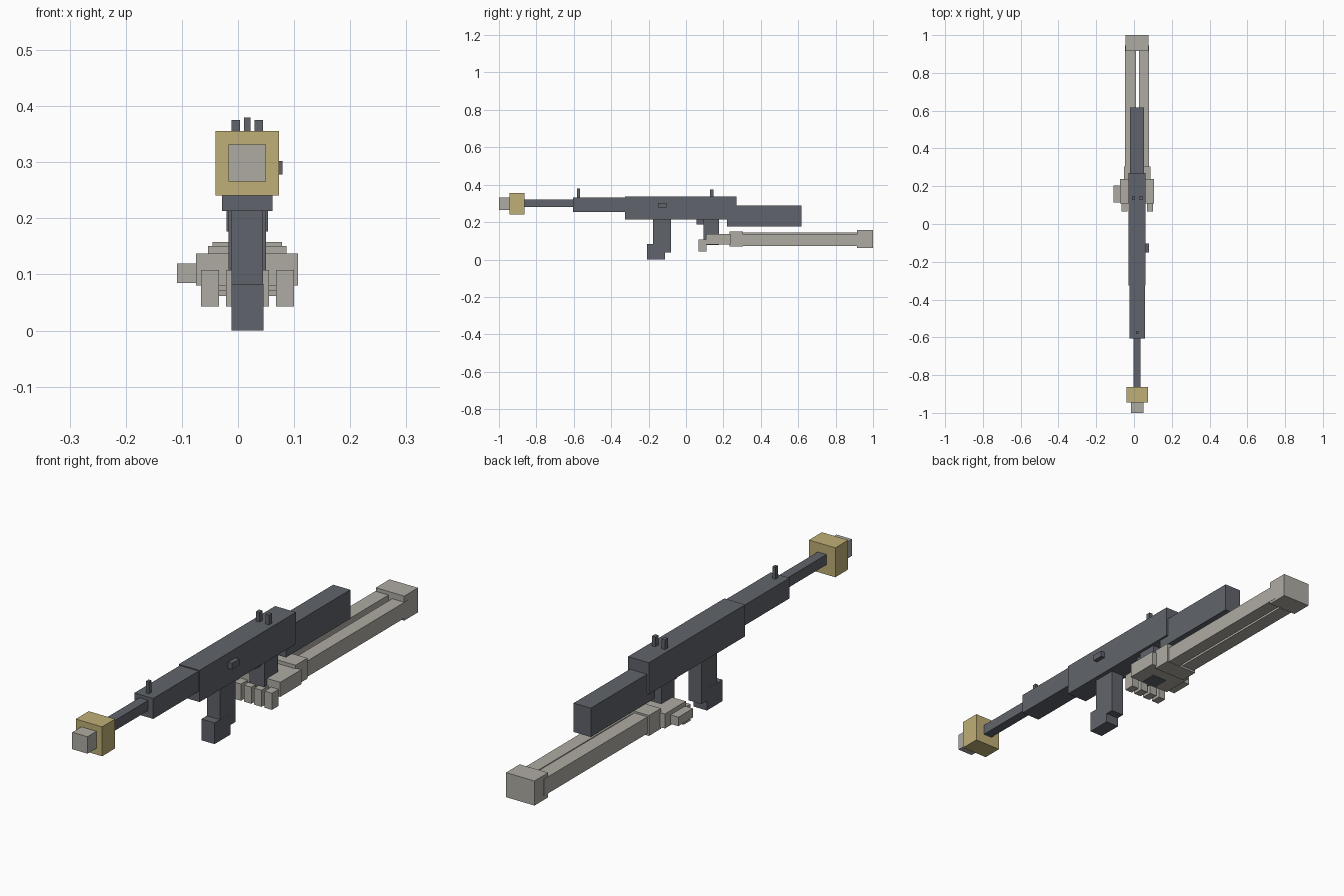
import bpy

if "Cube" in bpy.data.objects:
    bpy.data.objects.remove(bpy.data.objects["Cube"])


def material(name, color):
    m = bpy.data.materials.new(name)
    m.diffuse_color = (*color, 1)
    m.use_nodes = True
    m.node_tree.nodes["Principled BSDF"].inputs["Base Color"].default_value = m.diffuse_color
    return m


gunmetal = material("gunmetal", (0.118, 0.127, 0.147))
gold = material("dull_gold", (0.52, 0.43, 0.18))
bone = material("bone_grey", (0.43, 0.41, 0.37))


def box(name, x, y, z, mat):
    """Box from its (low, high) limits on each axis."""
    spans = (x, y, z)
    bpy.ops.mesh.primitive_cube_add(size=1, location=[(a + b) / 2 for a, b in spans])
    ob = bpy.context.object
    ob.name = name
    ob.scale = [b - a for a, b in spans]
    bpy.ops.object.transform_apply(location=False, rotation=False, scale=True)
    ob.data.materials.append(mat)
    return ob


CX = 0.0165  # centre line of the gun


def centred(name, width, y, z, mat):
    return box(name, (CX - width / 2, CX + width / 2), y, z, mat)


# Muzzle and barrel
centred("muzzle_tip", 0.066, (-1.0, -0.94), (0.266, 0.332), bone)
centred("muzzle_block", 0.114, (-0.944, -0.864), (0.241, 0.356), gold)
centred("barrel", 0.038, (-0.87, -0.60), (0.28, 0.32), gunmetal)

# Body
centred("handguard", 0.081, (-0.605, -0.32), (0.253, 0.333), gunmetal)
centred("receiver", 0.09, (-0.325, 0.27), (0.213, 0.337), gunmetal)
centred("stock", 0.074, (0.22, 0.617), (0.177, 0.29), gunmetal)
box("bolt_handle", (0.055, 0.079), (-0.15, -0.104), (0.278, 0.302), gunmetal)

# Magazine, grip and trigger
centred("magazine", 0.056, (-0.176, -0.08), (0.037, 0.22), gunmetal)
centred("magazine_foot", 0.057, (-0.209, -0.112), (0.0, 0.083), gunmetal)
centred("grip", 0.066, (0.094, 0.176), (0.079, 0.22), gunmetal)
centred("trigger", 0.033, (0.056, 0.1), (0.187, 0.22), gunmetal)

# Sights
centred("front_sight", 0.012, (-0.583, -0.567), (0.33, 0.38), gunmetal)
for side, off in (("left", -0.0205), ("right", 0.0205)):
    box("rear_sight_" + side, (CX + off - 0.0075, CX + off + 0.0075),
        (0.128, 0.147), (0.33, 0.375), gunmetal)

# Hand holding the grip
box("palm", (-0.075, 0.107), (0.108, 0.238), (0.08, 0.137), bone)
box("thumb", (-0.109, -0.07), (0.113, 0.203), (0.085, 0.12), bone)
for i in range(4):
    cx = -0.05 + i * 0.0446
    box(f"finger_{i + 1}", (cx - 0.016, cx + 0.016), (0.067, 0.109),
        (0.043, 0.108), bone)

# Wrist, two forearm bars and elbow
centred("wrist", 0.14, (0.232, 0.305), (0.071, 0.151), bone)
box("forearm_bar_left", (-0.047, 0.010), (0.29, 0.945), (0.079, 0.144), bone)
box("forearm_bar_right", (0.026, 0.079), (0.29, 0.945), (0.072, 0.134), bone)
centred("elbow", 0.123, (0.915, 1.0), (0.062, 0.158), bone)
